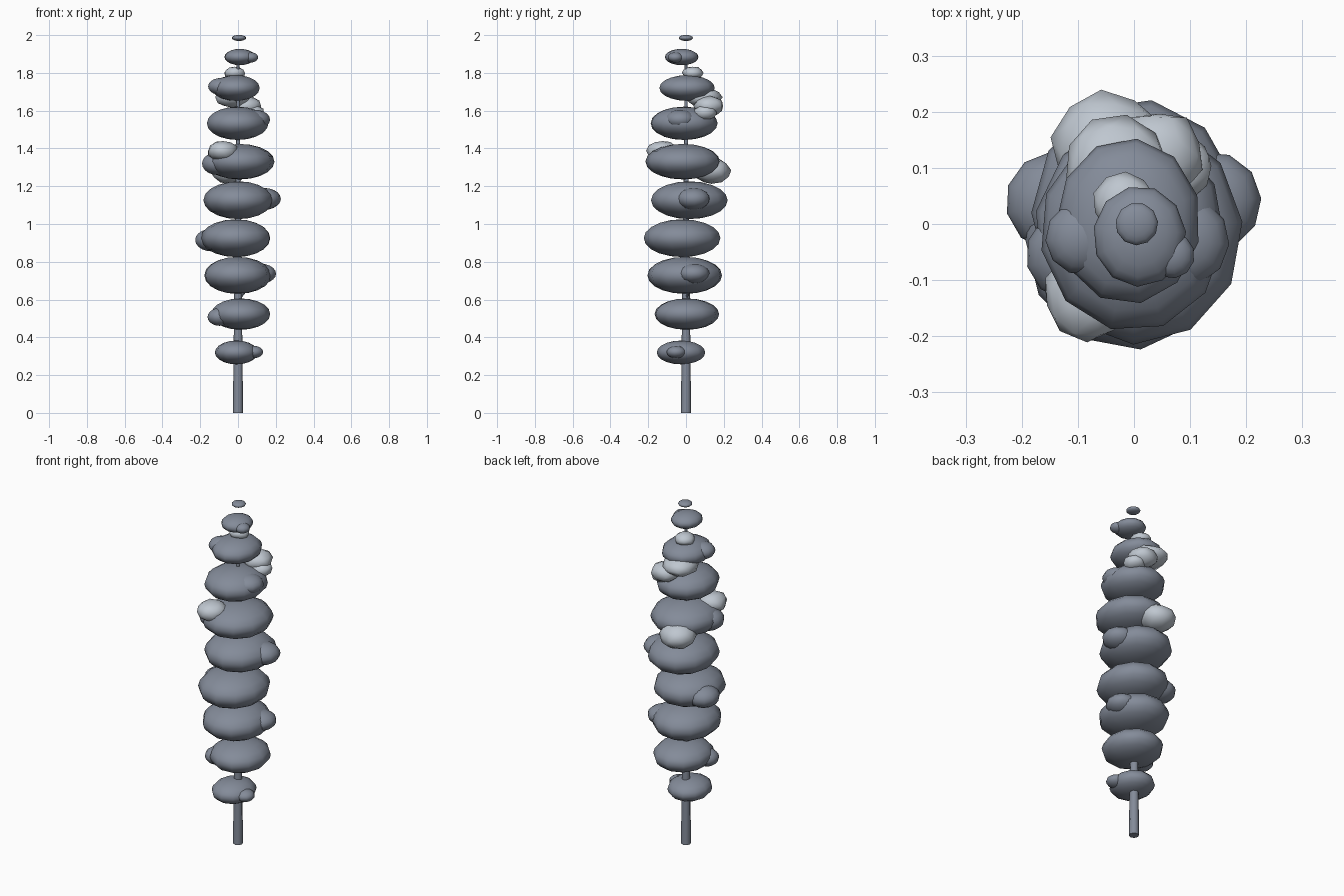
import bpy, math, random
from mathutils import Vector

random.seed(4)


def material(name, rgb):
    m = bpy.data.materials.new(name)
    m.diffuse_color = (*rgb, 1)
    return m


dark = material("dark_foliage", (0.23, 0.26, 0.32))
light = material("pale_foliage", (0.52, 0.57, 0.63))


def cone(name, a, b, r1, r2, sides):
    # tapered stick from a to b
    a, b = Vector(a), Vector(b)
    d = b - a
    bpy.ops.mesh.primitive_cone_add(vertices=sides, radius1=r1, radius2=r2,
                                    depth=d.length, location=(a + b) / 2)
    ob = bpy.context.object
    ob.rotation_euler = d.to_track_quat('Z', 'Y').to_euler()
    ob.name = name
    ob.data.materials.append(dark)
    bpy.ops.object.shade_smooth_by_angle(angle=math.radians(50))


def blob(name, loc, size, pale=False):
    # flattened ball; pale ones are coarser and slightly uneven
    if pale:
        bpy.ops.mesh.primitive_ico_sphere_add(subdivisions=2, radius=1, location=loc)
    else:
        bpy.ops.mesh.primitive_uv_sphere_add(segments=11, ring_count=10, radius=1, location=loc)
    ob = bpy.context.object
    ob.name = name
    turn = random.uniform(0, 6.28)
    for v in ob.data.vertices:
        x, y, z = v.co
        c, s = math.cos(turn), math.sin(turn)
        k = random.uniform(0.93, 1.06) if pale else 1
        v.co = Vector(((x * c - y * s) * size[0], (x * s + y * c) * size[1], z * size[2])) * k
    bpy.ops.object.shade_smooth()
    ob.data.materials.append(light if pale else dark)


# trunk
cone("trunk", (0, 0, 0), (0, 0, 1.92), 0.027, 0.006, 8)

# main foliage tiers: x, y, z, radius x, radius y, half height
tiers = [
    (-0.008, -0.025, 0.320, 0.115, 0.130, 0.063),
    (0.013, 0.003, 0.523, 0.158, 0.173, 0.083),
    (-0.003, -0.005, 0.728, 0.180, 0.200, 0.098),
    (-0.010, -0.020, 0.925, 0.187, 0.205, 0.100),
    (0.003, 0.018, 1.126, 0.186, 0.205, 0.100),
    (0.008, -0.015, 1.330, 0.186, 0.200, 0.094),
    (-0.003, -0.012, 1.533, 0.165, 0.180, 0.088),
    (-0.010, 0.005, 1.720, 0.129, 0.148, 0.068),
    (0.010, -0.022, 1.884, 0.083, 0.090, 0.043),
    (0.005, 0.000, 1.985, 0.038, 0.038, 0.016),
]
for i, (x, y, z, rx, ry, h) in enumerate(tiers):
    blob(f"foliage_tier_{i + 1}", (x, y, z), (rx, ry, h))

# side tufts poking out of the tiers: x, y, z, radius, half height
tufts = [
    (0.082, -0.052, 0.322, 0.052, 0.033),
    (-0.098, -0.055, 0.508, 0.064, 0.047),
    (0.118, 0.040, 0.737, 0.085, 0.053),
    (-0.140, 0.040, 0.915, 0.089, 0.060),
    (0.138, 0.040, 1.133, 0.089, 0.058),
    (-0.110, -0.055, 1.320, 0.083, 0.060),
    (0.088, -0.030, 1.553, 0.082, 0.052),
    (-0.092, -0.025, 1.728, 0.066, 0.045),
    (0.067, -0.056, 1.882, 0.041, 0.027),
]
# pale tufts
pale = [
    (-0.080, -0.125, 1.388, 0.083, 0.054),
    (-0.045, 0.135, 1.285, 0.100, 0.072),
    (0.080, 0.100, 1.588, 0.062, 0.040),
    (0.045, 0.122, 1.625, 0.080, 0.052),
    (-0.030, 0.095, 1.670, 0.097, 0.055),
    (-0.017, 0.035, 1.800, 0.056, 0.034),
]
for i, (x, y, z, r, h) in enumerate(tufts):
    blob(f"side_tuft_{i + 1}", (x, y, z), (r, r, h))
for i, (x, y, z, r, h) in enumerate(pale):
    blob(f"pale_tuft_{i + 1}", (x, y, z), (r, r, h), True)

# twigs from the trunk to tufts that show their stems
for i, (x, y, z, r, h) in enumerate([tufts[2], pale[2], pale[3]]):
    cone(f"twig_{i + 1}", (0, 0, z - 0.14), (x, y, z), 0.007, 0.004, 5)
